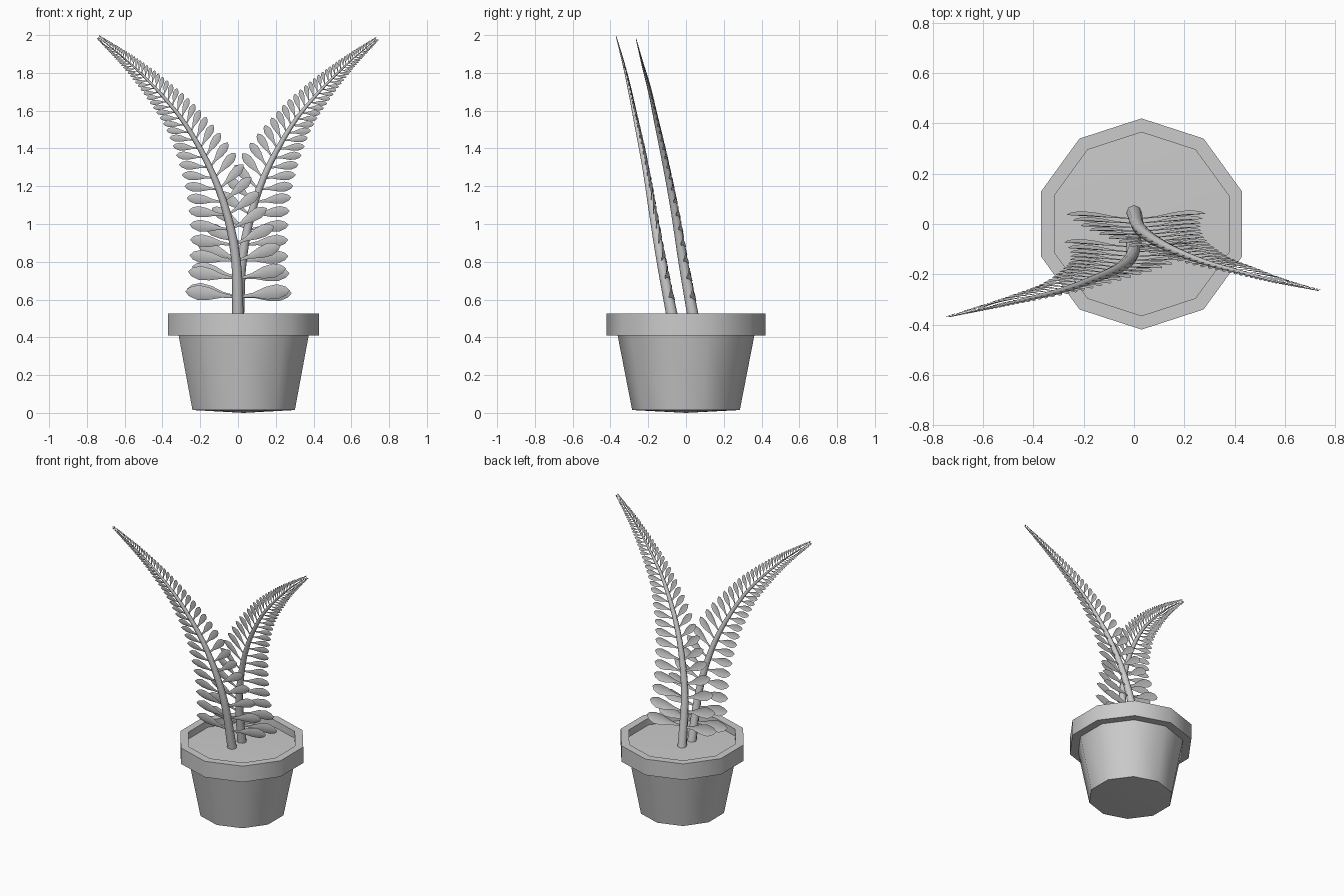
import bpy, bmesh, math
from mathutils import Vector

if "Cube" in bpy.data.objects:
    bpy.data.objects.remove(bpy.data.objects["Cube"])


def add_object(name, bm, angle):
    bmesh.ops.recalc_face_normals(bm, faces=bm.faces)
    me = bpy.data.meshes.new(name)
    bm.to_mesh(me)
    bm.free()
    ob = bpy.data.objects.new(name, me)
    bpy.context.collection.objects.link(ob)
    bpy.ops.object.select_all(action='DESELECT')
    ob.select_set(True)
    bpy.context.view_layer.objects.active = ob
    bpy.ops.object.shade_smooth_by_angle(angle=math.radians(angle))
    return ob


def bridge(bm, a, b):
    n = len(a)
    for i in range(n):
        bm.faces.new((a[i], a[(i + 1) % n], b[(i + 1) % n], b[i]))


def fan(bm, ring, z):
    c = bm.verts.new((0.03, 0, z))
    for i in range(len(ring)):
        bm.faces.new((ring[i], ring[(i + 1) % len(ring)], c))


# Ten-sided pot with a heavy rim, closed by the soil surface
def make_pot():
    def ring(bm, r, z):
        return [bm.verts.new((0.03 + r * math.sin(i * math.tau / 10),
                              r * math.cos(i * math.tau / 10), z)) for i in range(10)]
    bm = bmesh.new()
    profile = [(0.285, 0.015), (0.362, 0.41), (0.42, 0.41), (0.42, 0.525),
               (0.365, 0.525), (0.365, 0.475)]
    rings = [ring(bm, r, z) for r, z in profile]
    for a, b in zip(rings, rings[1:]):
        bridge(bm, a, b)
    fan(bm, rings[0], 0.0)
    add_object("pot", bm, 40)
    bm = bmesh.new()
    fan(bm, ring(bm, 0.365, 0.475), 0.485)
    soil = add_object("soil", bm, 40)
    if soil.data.polygons[0].normal.z < 0:
        soil.data.flip_normals()


# Smooth path through the control points, resampled by arc length
def smooth_path(points, count=160):
    p = [Vector(q) for q in points]
    p = [2 * p[0] - p[1]] + p + [2 * p[-1] - p[-2]]
    fine = []
    for a, b, c, d in zip(p, p[1:], p[2:], p[3:]):
        for k in range(40):
            t = k / 40
            fine.append(0.5 * (2 * b + (c - a) * t + (2 * a - 5 * b + 4 * c - d) * t * t
                               + (3 * b - a - 3 * c + d) * t ** 3))
    fine.append(p[-2])
    dist = [0.0]
    for a, b in zip(fine, fine[1:]):
        dist.append(dist[-1] + (b - a).length)
    out, j = [], 0
    for i in range(count + 1):
        s = dist[-1] * i / count
        while j < len(fine) - 2 and dist[j + 1] < s:
            j += 1
        out.append(fine[j].lerp(fine[j + 1], (s - dist[j]) / (dist[j + 1] - dist[j])))
    return out, dist[-1]


FRONT = Vector((0, -0.98, -0.2)).normalized()


def frame(path, t):
    n = len(path) - 1
    f = min(max(t, 0), 1) * n
    i = min(int(f), n - 1)
    tan = (path[i + 1] - path[i]).normalized()
    return path[i].lerp(path[i + 1], f - i), tan, tan.cross(FRONT).normalized()


# Tapered stem tube
def make_stem(name, path):
    bm, prev = bmesh.new(), None
    for k in range(25):
        t = k / 24
        pos, tan, side = frame(path, t)
        up = side.cross(tan)
        r = 0.030 * (1 - t) + 0.001
        ring = [bm.verts.new(pos + r * (side * math.cos(a) + up * math.sin(a)))
                for a in (i * math.tau / 8 for i in range(8))]
        if prev:
            bridge(bm, prev, ring)
        else:
            bm.faces.new(ring)
        prev = ring
    bm.faces.new(prev)
    add_object(name, bm, 50)


# Paired leaflets that shrink and close up towards the tip
LEAF = [(0.0, 0.10), (0.3, 0.32), (0.55, 0.85), (0.76, 1.0), (0.92, 0.6)]


def make_leaflets(name, path, length):
    bm = bmesh.new()
    s = 0.145
    while s < length - 0.004:
        t = (s - 0.145) / (length - 0.145)
        size = 1 - 0.95 * t
        pos, tan, side = frame(path, s / length)
        a = math.radians(6 + 30 * min(1, t * 1.8))
        for sign in (-1, 1):
            d = side * sign * math.cos(a) + tan * math.sin(a)
            w = FRONT.cross(d).normalized()
            d = (d - FRONT * 0.09).normalized()
            L, W = 0.28 * size, 0.040 * size
            rows = []
            for u, h in LEAF:
                c = pos + d * (u * L)
                fold = FRONT * (0.012 * size * h)
                rows.append([bm.verts.new(c + w * W * h - fold), bm.verts.new(c),
                             bm.verts.new(c - w * W * h - fold)])
            tip = bm.verts.new(pos + d * L)
            for p, q in zip(rows, rows[1:]):
                for i in range(2):
                    bm.faces.new((p[i], p[i + 1], q[i + 1], q[i]))
            for i in range(2):
                bm.faces.new((rows[-1][i], rows[-1][i + 1], tip))
        s += 0.1 * size
    add_object(name, bm, 40)


make_pot()
fronds = {
    "left_frond": [(0.0, -0.065, 0.47), (-0.01, -0.13, 0.8), (-0.06, -0.175, 1.06),
                   (-0.15, -0.215, 1.3), (-0.28, -0.262, 1.53), (-0.41, -0.295, 1.69),
                   (-0.56, -0.33, 1.84), (-0.74, -0.37, 1.99)],
    "right_frond": [(0.0, 0.045, 0.47), (0.02, -0.015, 0.8), (0.075, -0.06, 1.07),
                    (0.16, -0.105, 1.3), (0.29, -0.155, 1.53), (0.42, -0.19, 1.69),
                    (0.57, -0.23, 1.84), (0.735, -0.265, 1.98)],
}
for name, pts in fronds.items():
    path, length = smooth_path(pts)
    make_stem(name + "_stem", path)
    make_leaflets(name + "_leaflets", path, length)
